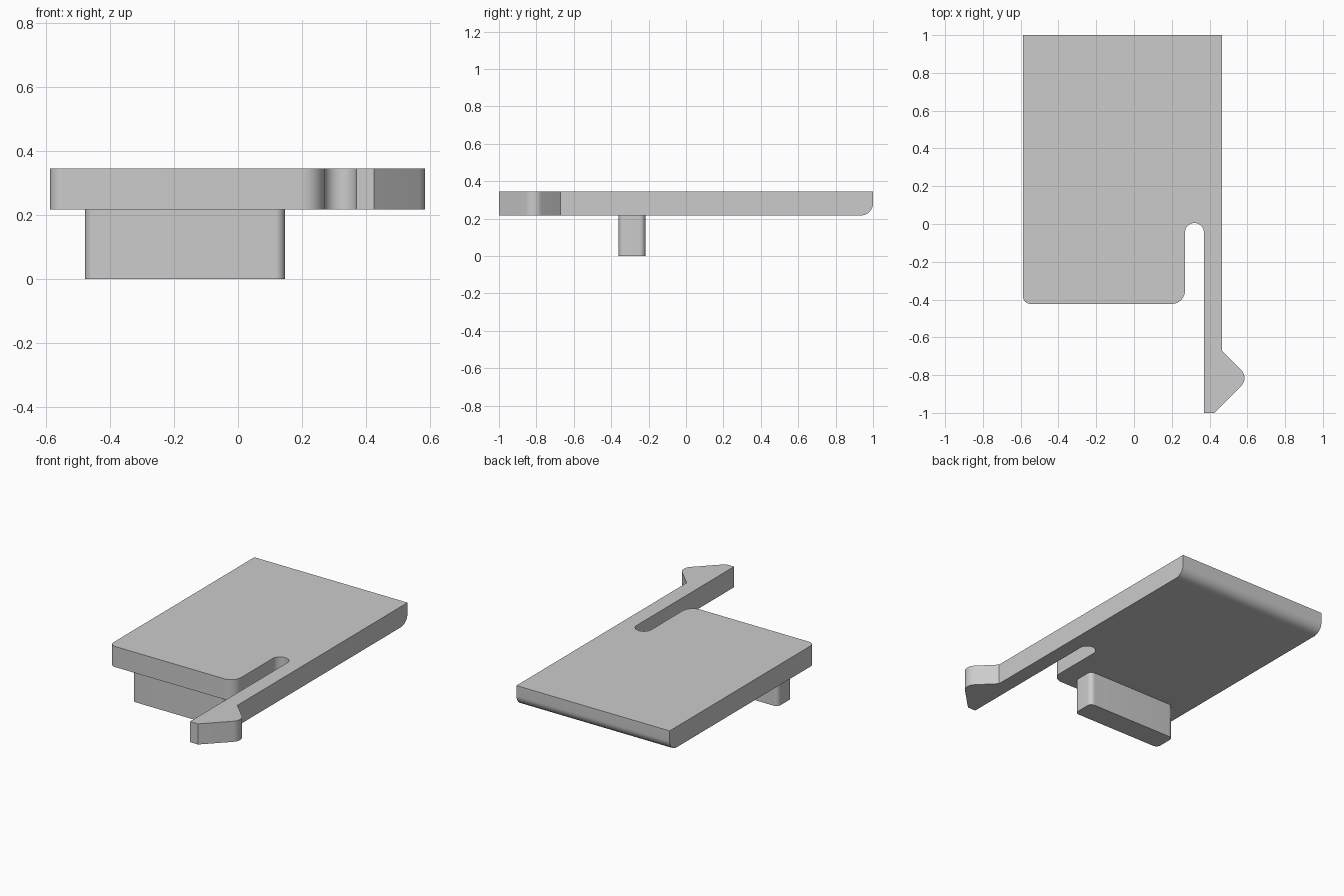
import bpy, bmesh, math
from mathutils import Vector

cube = bpy.data.objects.get("Cube")
if cube:
    bpy.data.objects.remove(cube, do_unlink=True)

grey = bpy.data.materials.new("plain grey")
grey.use_nodes = True
grey.diffuse_color = (0.6, 0.6, 0.6, 1)
grey.node_tree.nodes["Principled BSDF"].inputs["Base Color"].default_value = (0.6, 0.6, 0.6, 1)


def rounded_outline(corners, steps=12):
    """Replace each (x, y, radius) corner by a tangent arc."""
    points = []
    for i, (x, y, r) in enumerate(corners):
        p = Vector((x, y))
        if r == 0:
            points.append(p)
            continue
        a = (Vector(corners[i - 1][:2]) - p).normalized()
        b = (Vector(corners[(i + 1) % len(corners)][:2]) - p).normalized()
        half = a.angle(b) / 2
        centre = p + (a + b).normalized() * (r / math.sin(half))
        start = p + a * (r / math.tan(half)) - centre
        end = p + b * (r / math.tan(half)) - centre
        sweep = math.pi - 2 * half
        for k in range(steps + 1):
            t = k / steps
            arc = start * math.sin((1 - t) * sweep) + end * math.sin(t * sweep)
            points.append(centre + arc / math.sin(sweep))
    return points


def extruded(name, corners, z0, z1, back_radius=0):
    bm = bmesh.new()
    face = bm.faces.new([bm.verts.new((p.x, p.y, z0)) for p in rounded_outline(corners)])
    top = bmesh.ops.extrude_face_region(bm, geom=[face], use_keep_orig=True)
    for v in top["geom"]:
        if isinstance(v, bmesh.types.BMVert):
            v.co.z = z1
    bmesh.ops.recalc_face_normals(bm, faces=bm.faces)
    # Round the lower back edge
    if back_radius:
        back = max(v.co.y for v in bm.verts)
        edges = [e for e in bm.edges if all(
            abs(v.co.y - back) < 1e-4 and abs(v.co.z - z0) < 1e-4 for v in e.verts)]
        bmesh.ops.bevel(bm, geom=edges, offset=back_radius, segments=12,
                        profile=0.5, affect='EDGES')
    mesh = bpy.data.meshes.new(name)
    bm.to_mesh(mesh)
    bm.free()
    mesh.materials.append(grey)
    obj = bpy.data.objects.new(name, mesh)
    bpy.context.collection.objects.link(obj)
    bpy.ops.object.select_all(action='DESELECT')
    obj.select_set(True)
    bpy.context.view_layer.objects.active = obj
    bpy.ops.object.shade_smooth_by_angle(angle=math.radians(30))
    return obj


# Flat plate with a slot and a flexible hooked arm
extruded("plate_with_clip_arm", [
    (-0.588, 1, 0), (-0.588, -0.423, 0.04), (0.27, -0.423, 0.07),
    (0.27, 0.005, 0.0495), (0.37, 0.005, 0.0495),
    (0.37, -1, 0), (0.425, -1, 0), (0.61, -0.815, 0.06),
    (0.465, -0.67, 0), (0.465, 1, 0)], 0.217, 0.345, 0.065)

# Tab under the plate
extruded("lower_tab", [
    (-0.478, -0.36, 0.03), (0.147, -0.36, 0.03),
    (0.147, -0.217, 0.03), (-0.478, -0.217, 0.03)], 0, 0.217)
